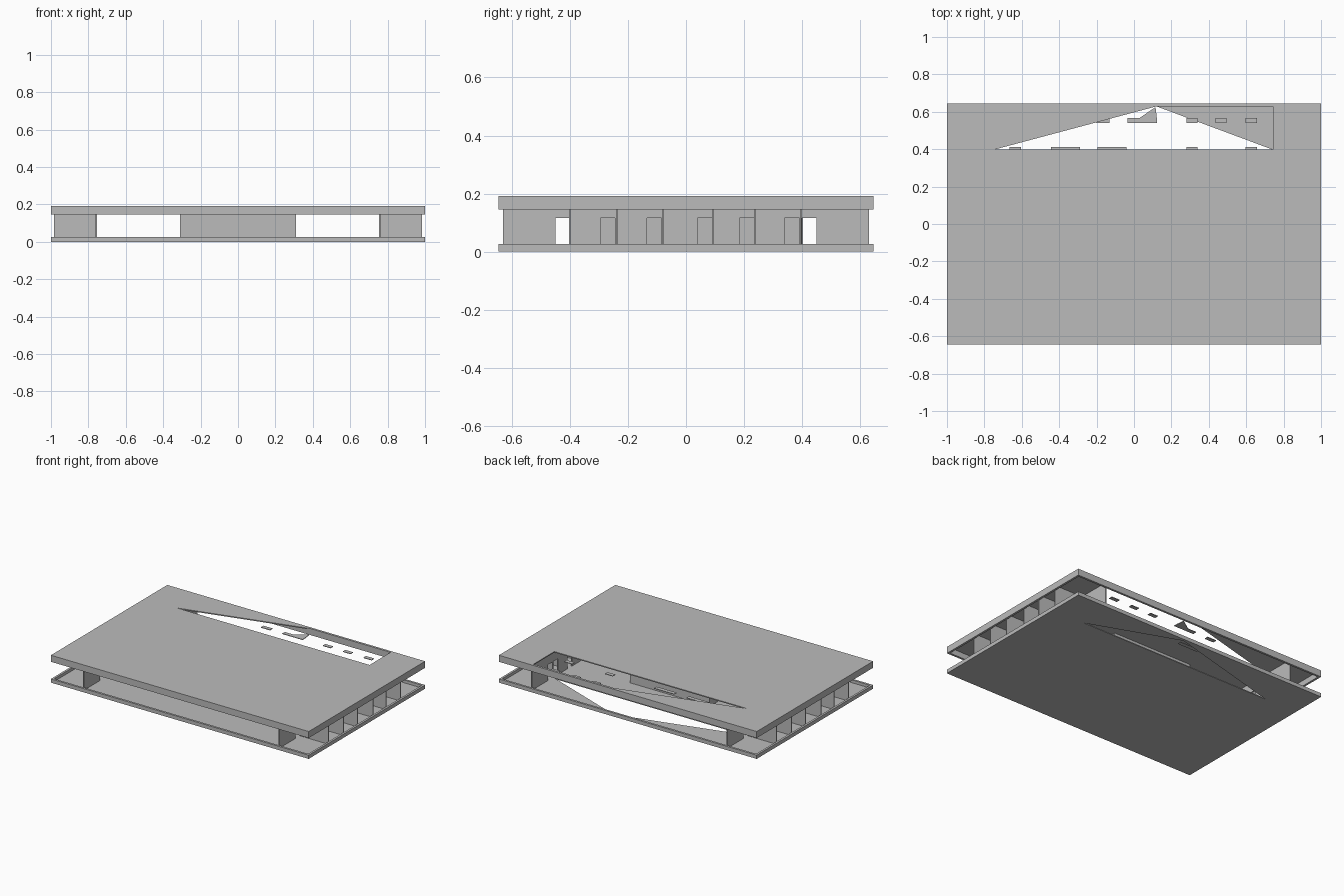
import bpy, bmesh

cube = bpy.data.objects.get("Cube")
if cube:
    bpy.data.objects.remove(cube, do_unlink=True)

grey = bpy.data.materials.new("plain_grey")
grey.use_nodes = True
GREY = (0.5, 0.5, 0.5, 1)
grey.diffuse_color = GREY
grey.node_tree.nodes["Principled BSDF"].inputs["Base Color"].default_value = GREY


def finish(name, bm):
    bmesh.ops.recalc_face_normals(bm, faces=bm.faces)
    mesh = bpy.data.meshes.new(name)
    bm.to_mesh(mesh)
    bm.free()
    mesh.materials.append(grey)
    obj = bpy.data.objects.new(name, mesh)
    bpy.context.collection.objects.link(obj)
    return obj


def plate(name, loops, z0, z1):
    """Flat slab from an outer outline and optional hole outlines."""
    bm = bmesh.new()
    edges = []
    for loop in loops:
        verts = [bm.verts.new((x, y, z0)) for x, y in loop]
        edges += [bm.edges.new((v, verts[i - 1])) for i, v in enumerate(verts)]
    bmesh.ops.triangle_fill(bm, use_beauty=True, use_dissolve=False, edges=edges)
    top = bmesh.ops.extrude_face_region(bm, geom=bm.faces[:])["geom"]
    moved = [g for g in top if isinstance(g, bmesh.types.BMVert)]
    bmesh.ops.translate(bm, verts=moved, vec=(0, 0, z1 - z0))
    return finish(name, bm)


def boxes(name, spans):
    """One object made of boxes given as x, y and z ranges."""
    bm = bmesh.new()
    for ranges in spans:
        verts = bmesh.ops.create_cube(bm, size=1)["verts"]
        for v in verts:
            v.co = [(a + b) / 2 + c * (b - a) for c, (a, b) in zip(v.co, ranges)]
    return finish(name, bm)


def rect(x, y):
    return [(-x, -y), (x, -y), (x, y), (-x, y)]


FLOOR, RIM_LOW, RIM_HIGH, CEILING, TOP = 0.006, 0.026, 0.146, 0.185, 0.192
outer, inner = rect(1, 0.645), rect(0.985, 0.63)
peak = (0.12, 0.629)
left, right = (-0.75, 0.397), (0.743, 0.397)

# Floor and roof trays with the stairwell openings
plate("floor_plate", [outer, [left, right, peak]], 0, FLOOR)
plate("floor_rim", [outer, inner], FLOOR, RIM_LOW)
plate("roof_plate", [outer, [left, right, (0.743, 0.629), peak]], CEILING, TOP)
plate("roof_rim", [outer, inner], RIM_HIGH, CEILING)

# Central core
boxes("central_core", [((-0.31, 0.31), (-0.18, 0.18), (FLOOR, CEILING))])

# End rooms: corridor wall with doorways, and dividing partitions
doors = [(-0.45, -0.4), (-0.295, -0.245), (-0.135, -0.085), (0.04, 0.09),
         (0.185, 0.235), (0.34, 0.39), (0.4, 0.45)]
partitions = [-0.4, -0.237, -0.08, 0.092, 0.237, 0.395]
DOOR_TOP = 0.117
wall_x = (0.755, 0.762)
stops = [-0.63] + [y for door in doors for y in door] + [0.63]
wall = [(wall_x, (a, b), (FLOOR, DOOR_TOP)) for a, b in zip(stops[::2], stops[1::2])]
wall.append((wall_x, (-0.63, 0.63), (DOOR_TOP, CEILING)))
dividers = [((0.762, 0.985), (y - 0.003, y + 0.003), (FLOOR, CEILING)) for y in partitions]


def turned(spans):
    return [((-x[1], -x[0]), (-y[1], -y[0]), z) for x, y, z in spans]


boxes("left_corridor_wall", wall)
boxes("left_partitions", dividers)
boxes("right_corridor_wall", turned(wall))
boxes("right_partitions", turned(dividers))

# Small ceiling panels hanging level with the roof rim
panel_z = (RIM_HIGH, RIM_HIGH + 0.004)
back_row = [(-0.2, -0.13), (-0.035, 0.122), (0.28, 0.34), (0.435, 0.495), (0.595, 0.658)]
front_row = [(-0.665, -0.605), (-0.445, -0.29), (-0.195, -0.04), (0.28, 0.34), (0.595, 0.658)]
boxes("back_ceiling_panels", [(x, (0.54, 0.568), panel_z) for x in back_row])
boxes("front_ceiling_panels", [(x, (0.383, 0.411), panel_z) for x in front_row])
plate("corner_ceiling_panel", [[(0.03, 0.567), (0.122, 0.567), (0.115, 0.625)]], *panel_z)
